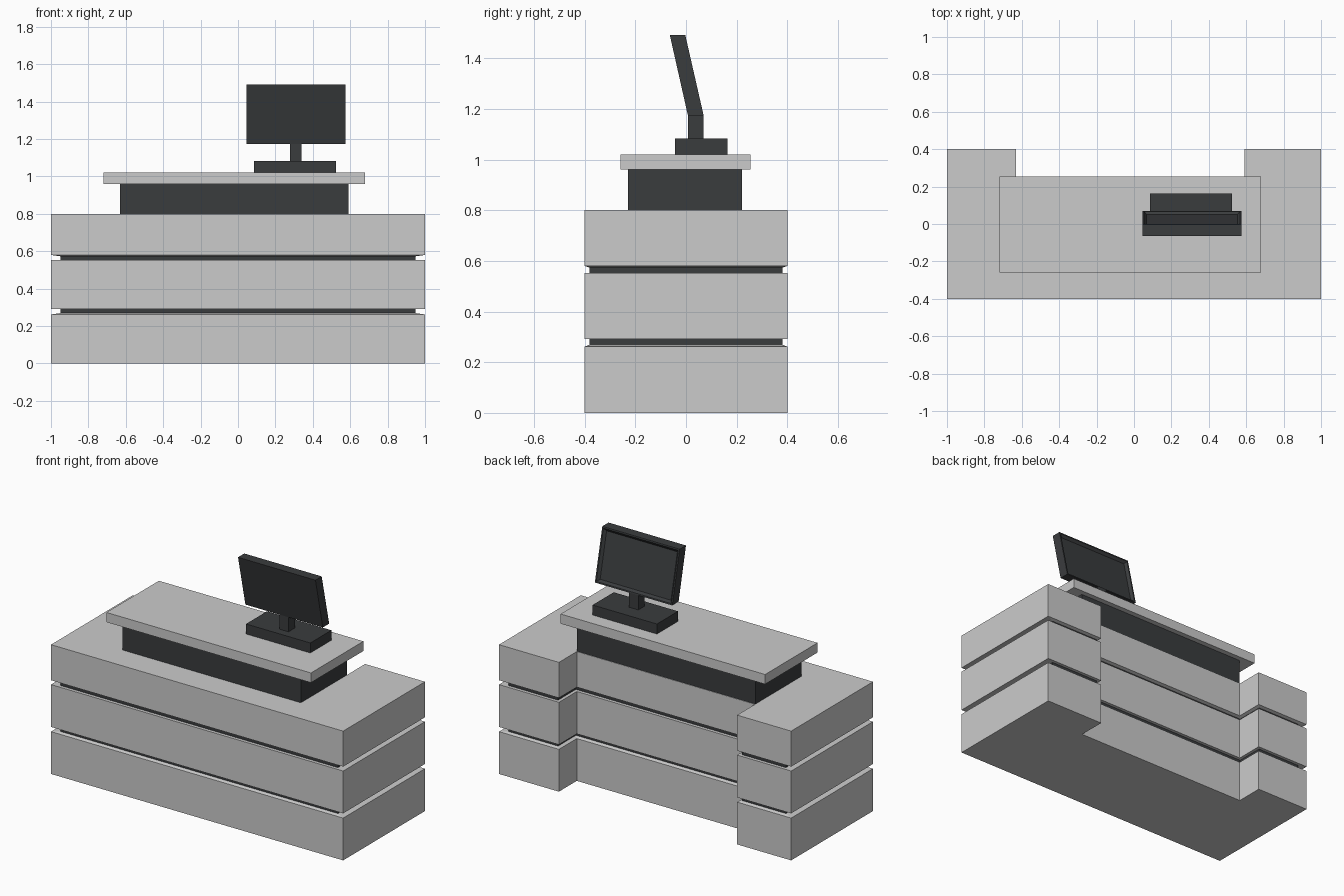
import bpy, bmesh

if "Cube" in bpy.data.objects:
    bpy.data.objects.remove(bpy.data.objects["Cube"])

dark = bpy.data.materials.new("dark_grey")
dark.diffuse_color = (0.042, 0.045, 0.048, 1)
dark.use_nodes = True
dark.node_tree.nodes["Principled BSDF"].inputs["Base Color"].default_value = dark.diffuse_color


def finish(name, bm, mat=None):
    bmesh.ops.recalc_face_normals(bm, faces=bm.faces)
    me = bpy.data.meshes.new(name)
    bm.to_mesh(me)
    bm.free()
    ob = bpy.data.objects.new(name, me)
    bpy.context.collection.objects.link(ob)
    if mat:
        me.materials.append(mat)
    return ob


def loft(name, rings, mat=None):
    """Join equal-length point rings into a closed solid."""
    bm = bmesh.new()
    loops = [[bm.verts.new(p) for p in ring] for ring in rings]
    for a, b in zip(loops, loops[1:]):
        n = len(a)
        for i in range(n):
            bm.faces.new((a[i], a[(i + 1) % n], b[(i + 1) % n], b[i]))
    bm.faces.new(loops[0])
    bm.faces.new(loops[-1])
    return finish(name, bm, mat)


def box(name, x0, x1, y0, y1, z0, z1, mat=None):
    rect = [(x0, y0), (x1, y0), (x1, y1), (x0, y1)]
    return loft(name, [[(x, y, z) for x, y in rect] for z in (z0, z1)], mat)


def footprint(z, inset=False):
    """U-shaped counter outline with a staff recess at the back."""
    dx, dy, w = (0.05, 0.02, 0.02) if inset else (0, 0, 0)
    X, Y = 1 - dx, 0.4 - dy
    nl, nr, ny = -0.63 - w, 0.59 + w, 0.225 - dy
    return [(x, y, z) for x, y in [(-X, -Y), (X, -Y), (X, Y), (nr, Y),
                                   (nr, ny), (nl, ny), (nl, Y), (-X, Y)]]


# Stacked counter slabs, with sloped lips at the grooves
loft("lower_slab", [footprint(0), footprint(0.262), footprint(0.269, True)])
loft("middle_slab", [footprint(0.291), footprint(0.553)])
loft("upper_slab", [footprint(0.573, True), footprint(0.58), footprint(0.8)])

# Dark shadow-gap strips
loft("lower_groove", [footprint(0.269, True), footprint(0.291, True)], dark)
loft("upper_groove", [footprint(0.553, True), footprint(0.573, True)], dark)

# Raised transaction shelf
box("shelf_riser", -0.63, 0.59, -0.228, 0.222, 0.8, 0.96, dark)
box("shelf_top", -0.72, 0.68, -0.258, 0.255, 0.96, 1.02)

# Monitor stand
box("monitor_base", 0.085, 0.525, -0.043, 0.163, 1.02, 1.082, dark)
box("monitor_stem", 0.277, 0.34, 0.008, 0.07, 1.082, 1.173, dark)

# Tilted monitor with a recessed screen on the staff side
profile = [(0.008, 1.172), (0.07, 1.172), (-0.003, 1.492), (-0.064, 1.492)]
monitor = loft("monitor_screen", [[(x, y, z) for y, z in profile] for x in (0.045, 0.575)], dark)
bm = bmesh.new()
bm.from_mesh(monitor.data)
screen = max(bm.faces, key=lambda f: f.normal.y)
bmesh.ops.inset_region(bm, faces=[screen], thickness=0.012)
bmesh.ops.inset_region(bm, faces=[screen], thickness=0.02, depth=-0.015)
bm.to_mesh(monitor.data)
bm.free()
